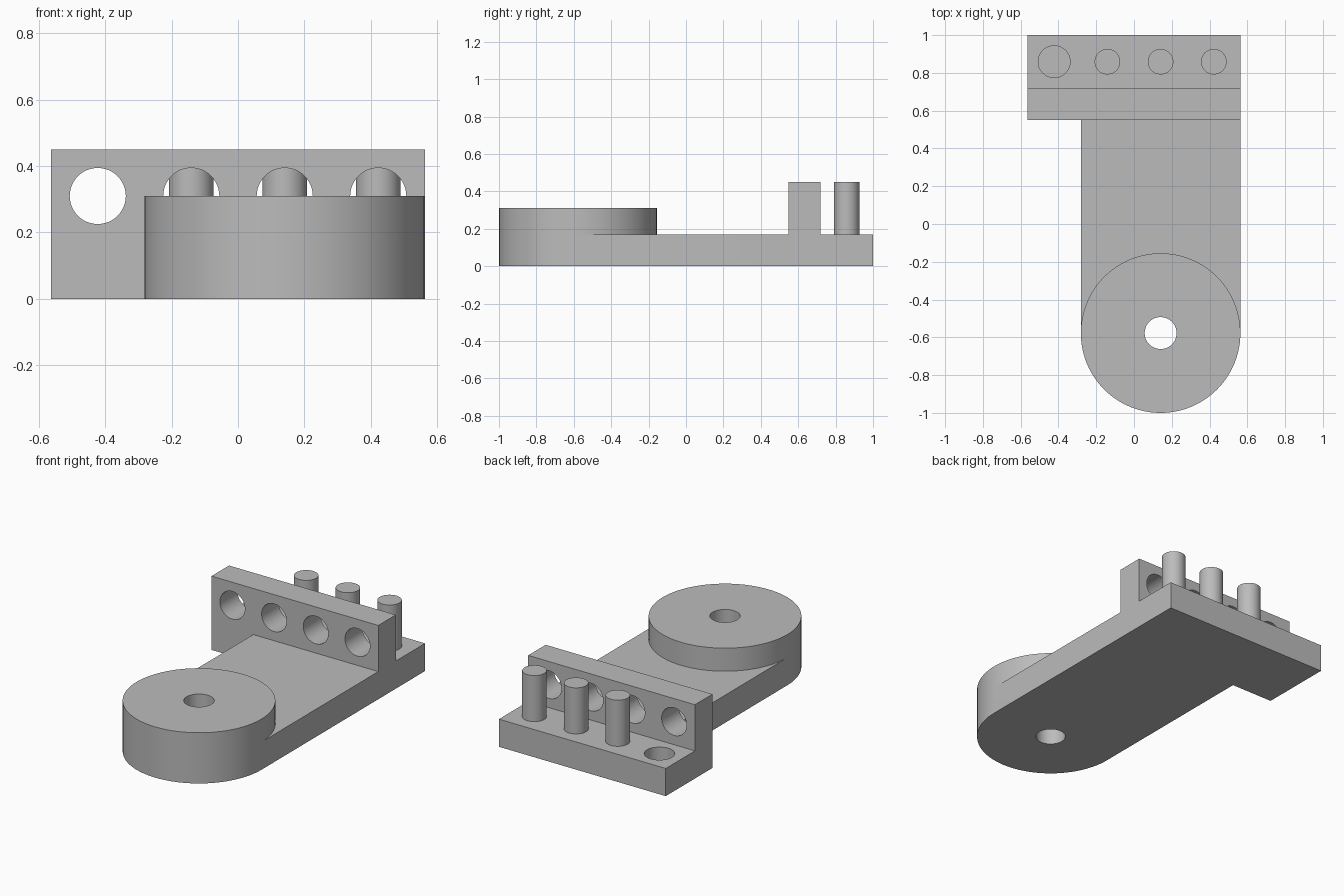
import bpy, bmesh
from math import radians
from mathutils import Matrix, Vector

if "Cube" in bpy.data.objects:
    bpy.data.objects.remove(bpy.data.objects["Cube"], do_unlink=True)

U = 2 / 71                      # one design unit
PLATE, HUB, TOP = 6, 11, 16     # heights in design units
COLUMNS = (-15, -5, 5, 15)      # spacing of wall holes and pins
HUB_X, HUB_Y, PIN_Y = 5, -20.5, 30.5

grey = bpy.data.materials.new("plain_grey")
grey.use_nodes = True
grey.diffuse_color = (0.5, 0.5, 0.5, 1)
grey.node_tree.nodes["Principled BSDF"].inputs["Base Color"].default_value = grey.diffuse_color


def make_object(name, bm):
    bmesh.ops.recalc_face_normals(bm, faces=bm.faces)
    bmesh.ops.scale(bm, vec=Vector((U, U, U)), verts=bm.verts)
    mesh = bpy.data.meshes.new(name)
    bm.to_mesh(mesh)
    bm.free()
    mesh.materials.append(grey)
    obj = bpy.data.objects.new(name, mesh)
    bpy.context.collection.objects.link(obj)
    return obj


def prism(name, outline, low, high):
    bm = bmesh.new()
    face = bm.faces.new([bm.verts.new((x, y, low)) for x, y in outline])
    top = bmesh.ops.extrude_face_region(bm, geom=[face])["geom"]
    moved = [v for v in top if isinstance(v, bmesh.types.BMVert)]
    bmesh.ops.translate(bm, vec=(0, 0, high - low), verts=moved)
    return make_object(name, bm)


def cylinder(name, centre, radius, length, along_y=False, segments=48):
    bm = bmesh.new()
    turn = Matrix.Rotation(radians(90), 4, "X") if along_y else Matrix()
    bmesh.ops.create_cone(bm, cap_ends=True, segments=segments, radius1=radius,
                          radius2=radius, depth=length,
                          matrix=Matrix.Translation(centre) @ turn)
    return make_object(name, bm)


def combine(target, other, operation):
    mod = target.modifiers.new(other.name, "BOOLEAN")
    mod.operation, mod.solver, mod.object = operation, "EXACT", other
    bpy.context.view_layer.objects.active = target
    bpy.ops.object.modifier_apply(modifier=mod.name)
    bpy.data.objects.remove(other, do_unlink=True)


def smooth(obj):
    bpy.ops.object.select_all(action="DESELECT")
    obj.select_set(True)
    bpy.context.view_layer.objects.active = obj
    bpy.ops.object.shade_smooth_by_angle(angle=radians(30))


# Base plate: arm widening into a foot at the back
body = prism("bracket_body", [(-10, HUB_Y), (20, HUB_Y), (20, 35.5),
                              (-20, 35.5), (-20, 19.5), (-10, 19.5)], 0, PLATE)

# Round hub and upright wall
combine(body, cylinder("hub", (HUB_X, HUB_Y, HUB / 2), 15, HUB, segments=96), "UNION")
combine(body, prism("wall", [(-20, 19.5), (20, 19.5), (20, 25.5), (-20, 25.5)], 0, TOP), "UNION")

# Hub bore, blind socket in the foot, and wall holes
combine(body, cylinder("bore", (HUB_X, HUB_Y, HUB / 2), 3, HUB * 2), "DIFFERENCE")
combine(body, cylinder("socket", (COLUMNS[0], PIN_Y, PLATE), 3, 10), "DIFFERENCE")
for x in COLUMNS:
    combine(body, cylinder("wall_hole", (x, 22.5, HUB), 3, 10, along_y=True), "DIFFERENCE")
smooth(body)

# Upright pins behind the wall
for i, x in enumerate(COLUMNS[1:], 1):
    smooth(cylinder(f"pin_{i}", (x, PIN_Y, (PLATE + TOP) / 2), 2.4, TOP - PLATE))
